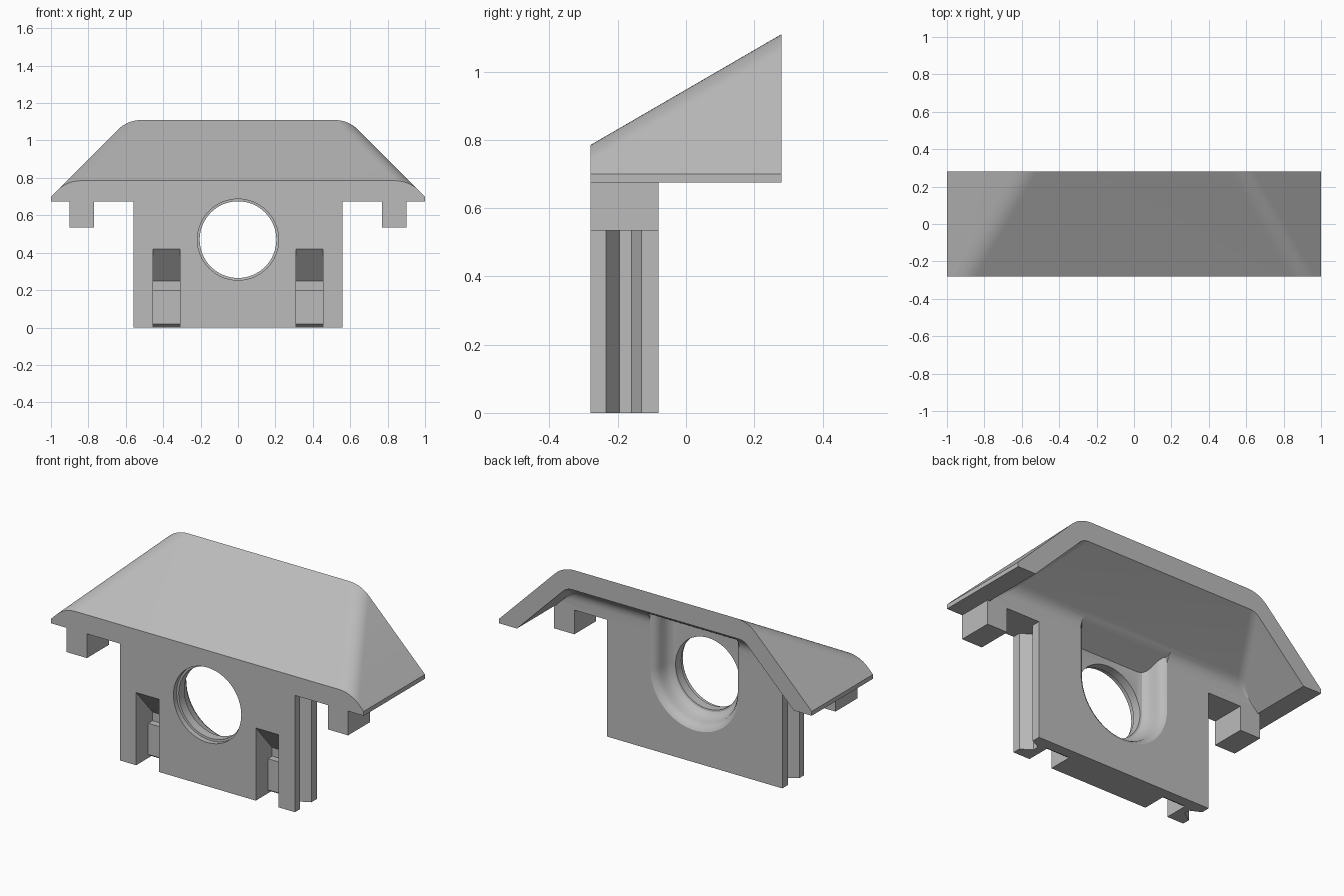
import bpy, bmesh, math
from mathutils import Vector

cube = bpy.data.objects.get("Cube")
if cube:
    bpy.data.objects.remove(cube, do_unlink=True)

grey = bpy.data.materials.new("plain_grey")
grey.use_nodes = True
grey.diffuse_color = (0.5, 0.5, 0.5, 1)
grey.node_tree.nodes["Principled BSDF"].inputs["Base Color"].default_value = (0.5, 0.5, 0.5, 1)

FRONT, WALL, BACK = -0.28, -0.08, 0.28
SLOPE = 0.58


def loft(name, sections):
    """Closed solid through loops of equal point count."""
    bm = bmesh.new()
    rings = [[bm.verts.new(p) for p in s] for s in sections]
    n = len(rings[0])
    for a, b in zip(rings, rings[1:]):
        for i in range(n):
            j = (i + 1) % n
            bm.faces.new((a[i], a[j], b[j], b[i]))
    bm.faces.new(rings[0])
    bm.faces.new(rings[-1])
    bmesh.ops.recalc_face_normals(bm, faces=bm.faces)
    mesh = bpy.data.meshes.new(name)
    bm.to_mesh(mesh)
    bm.free()
    mesh.materials.append(grey)
    ob = bpy.data.objects.new(name, mesh)
    bpy.context.collection.objects.link(ob)
    return ob


def box(name, x0, x1, y0, y1, z0, z1):
    return loft(name, [[(x0, y0, z), (x1, y0, z), (x1, y1, z), (x0, y1, z)] for z in (z0, z1)])


def side_prism(name, x0, x1, yz):
    return loft(name, [[(x, y, z) for y, z in yz] for x in (x0, x1)])


def combine(target, tool, operation):
    mod = target.modifiers.new("combine", 'BOOLEAN')
    mod.operation, mod.solver, mod.object = operation, 'EXACT', tool
    bpy.context.view_layer.objects.active = target
    bpy.ops.object.modifier_apply(modifier=mod.name)
    bpy.data.objects.remove(tool, do_unlink=True)


def hip_section(y, top, line, foot, radius):
    """Hipped outline with 45 degree sides (x + z = line) and round shoulders."""
    t = radius * math.tan(math.pi / 8)
    half = [(foot[0], foot[1])]
    if abs(foot[0] + foot[1] - line) > 0.001:
        half.append((foot[0], line - foot[0]))
    cx, cz = line - top - t, top - radius
    for i in range(11):
        a = math.radians(45 + 4.5 * i)
        half.append((cx + radius * math.cos(a), cz + radius * math.sin(a)))
    return [(x, y, z) for x, z in half] + [(-x, y, z) for x, z in reversed(half)]


def ceiling(y):
    return 0.785 + SLOPE * (y - WALL)


# Roof with a sloping top
body = loft("roof_and_wall", [hip_section(y, 0.785 + SLOPE * (y - FRONT), 1.70, (1, 0.675), 0.18)
                              for y in (FRONT, BACK)])

# Wall with a groove down each end
half = [(0.56, FRONT), (0.56, -0.235), (0.5, -0.195), (0.5, -0.16), (0.56, -0.13), (0.56, WALL)]
outline = half + [(-x, y) for x, y in reversed(half)]
combine(body, loft("wall", [[(x, y, z) for x, y in outline] for z in (0, 0.69)]), 'UNION')

# Feet under the eaves
for s in (-1, 1):
    combine(body, box("eave_foot", *sorted((s * 0.77, s * 0.9)), FRONT, WALL, 0.535, 0.69), 'UNION')

# Hollow under the roof, rounded where the ceiling meets the wall
sections = []
p0, p1, p2 = Vector((WALL, 0.727)), Vector((WALL, 0.785)), Vector((-0.03, ceiling(-0.03)))
for i in range(7):
    t = i / 6
    y, z = p0 * (1 - t) ** 2 + p1 * 2 * t * (1 - t) + p2 * t * t
    sections.append(hip_section(y, z, 1.56, (0.96, 0.6), 0.08))
sections.append(hip_section(0.32, ceiling(0.32), 1.56, (0.96, 0.6), 0.08))
combine(body, loft("hollow_cutter", sections), 'DIFFERENCE')


# Rounded channel behind the hole, open upward
def channel_section(y, r):
    top = ceiling(y) - 0.003
    arc = [(r * math.cos(a), y, 0.47 + r * math.sin(a))
           for a in (math.pi * (1 + i / 32) for i in range(33))]
    return arc + [(r, y, top), (-r, y, top)]


channel = [(-0.2, 0.19), (-0.195, 0.215), (-0.18, 0.233), (-0.16, 0.243), (-0.13, 0.25),
           (-0.11, 0.255), (-0.09, 0.268), (WALL, 0.285), (-0.03, 0.285)]
combine(body, loft("channel_cutter", [channel_section(y, r) for y, r in channel]), 'DIFFERENCE')


# Round hole with a shallow step at the front
def ring(y, r):
    return [(r * math.cos(i * math.pi / 32), y, 0.47 + r * math.sin(i * math.pi / 32)) for i in range(64)]


bore = [(-0.4, 0.217), (-0.25, 0.217), (-0.249, 0.205), (-0.05, 0.205)]
combine(body, loft("hole_cutter", [ring(y, r) for y, r in bore]), 'DIFFERENCE')

# Front slots with sloping ceilings
for s in (-1, 1):
    x0, x1 = sorted((s * 0.31, s * 0.455))
    yz = [(-0.3, -0.05), (-0.3, 0.443), (-0.13, 0.25), (-0.13, -0.05)]
    combine(body, side_prism("slot_cutter", x0, x1, yz), 'DIFFERENCE')

# Catches inside the slots
catch_profile = [(-0.125, 0), (-0.14, 0), (-0.17, 0.02), (-0.17, 0.2), (-0.125, 0.2)]
for s, side in ((-1, "right"), (1, "left")):
    x0, x1 = sorted((s * 0.31, s * 0.455))
    side_prism(side + "_catch", x0, x1, catch_profile)

# Smooth shading on the rounded areas only
bpy.ops.object.select_all(action='DESELECT')
body.select_set(True)
bpy.context.view_layer.objects.active = body
bpy.ops.object.shade_smooth_by_angle(angle=math.radians(28))
